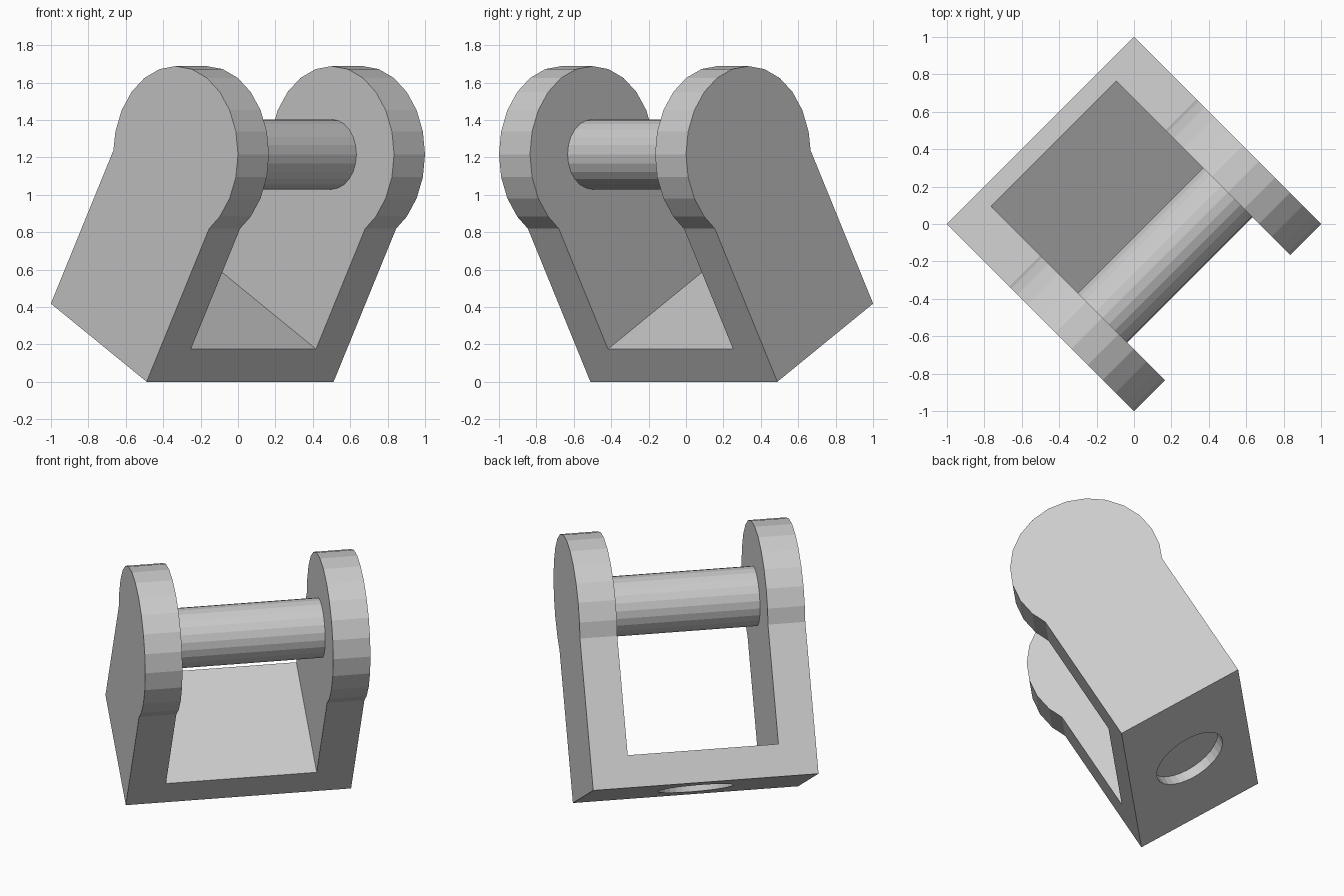
import bpy, bmesh
from math import radians, sin, cos, asin
from mathutils import Matrix

if "Cube" in bpy.data.objects:
    bpy.data.objects.remove(bpy.data.objects["Cube"], do_unlink=True)

HALF_SPAN = 0.707      # half width across both cheeks
HALF_GAP = 0.473       # half width of the slot
HALF_BAR = 0.418       # half depth of the arms
EYE_R, EYE_L = 0.4715, 1.163
FLOOR = 0.202
STEP = radians(15)

# Tilted frame: x across the arms, y along the pin, z up the arms
frame = (Matrix.Rotation(radians(-45), 4, "Z")
         @ Matrix.Translation((-0.346, 0, 0.209))
         @ Matrix.Rotation(radians(30), 4, "Y"))

grey = bpy.data.materials.new("plain grey")
grey.use_nodes = True
colour = (0.6, 0.6, 0.6, 1)
grey.diffuse_color = colour
grey.node_tree.nodes["Principled BSDF"].inputs["Base Color"].default_value = colour


def add_prism(name, outline, depth, turn=Matrix()):
    """Extrude a flat outline along its normal, centred, then place it."""
    bm = bmesh.new()
    face = bm.faces.new([bm.verts.new((x, y, -depth / 2)) for x, y in outline])
    top = bmesh.ops.extrude_face_region(bm, geom=[face])["geom"]
    bmesh.ops.translate(bm, vec=(0, 0, depth),
                        verts=[v for v in top if isinstance(v, bmesh.types.BMVert)])
    bmesh.ops.recalc_face_normals(bm, faces=bm.faces)
    mesh = bpy.data.meshes.new(name)
    bm.to_mesh(mesh)
    bm.free()
    mesh.transform(frame @ turn)
    mesh.materials.append(grey)
    obj = bpy.data.objects.new(name, mesh)
    bpy.context.collection.objects.link(obj)
    return obj


def ring(radius, count, centre=0):
    return [(radius * cos(i * 2 * radians(180) / count),
             centre + radius * sin(i * 2 * radians(180) / count)) for i in range(count)]


def cut(target, cutter):
    mod = target.modifiers.new("cut", "BOOLEAN")
    mod.operation, mod.solver, mod.object = "DIFFERENCE", "EXACT", cutter
    bpy.context.view_layer.objects.active = target
    bpy.ops.object.modifier_apply(modifier=mod.name)
    bpy.data.objects.remove(cutter, do_unlink=True)


# Side profile: square foot with a wider rounded eye on top
sideways = Matrix.Rotation(radians(90), 4, "X")
neck = EYE_L - EYE_R * sin(asin((1 - (HALF_BAR / EYE_R) ** 2) ** 0.5))
arc = [(EYE_R * cos(i * STEP), EYE_L + EYE_R * sin(i * STEP)) for i in range(-1, 14)]
profile = [(-HALF_BAR, 0), (HALF_BAR, 0), (HALF_BAR, neck)] + arc + [(-HALF_BAR, neck)]
clevis = add_prism("clevis_body", profile, 2 * HALF_SPAN, sideways)

# Slot between the two cheeks
slot = add_prism("slot_cutter", [(-1, FLOOR), (1, FLOOR), (1, 2), (-1, 2)],
                 2 * HALF_GAP, sideways)
cut(clevis, slot)

# Shallow round socket under the foot
cut(clevis, add_prism("socket_cutter", ring(0.235, 32), 0.13))

# Cross pin seated in both cheeks
add_prism("cross_pin", ring(0.187, 24, EYE_L), 2 * HALF_GAP + 0.04, sideways)
